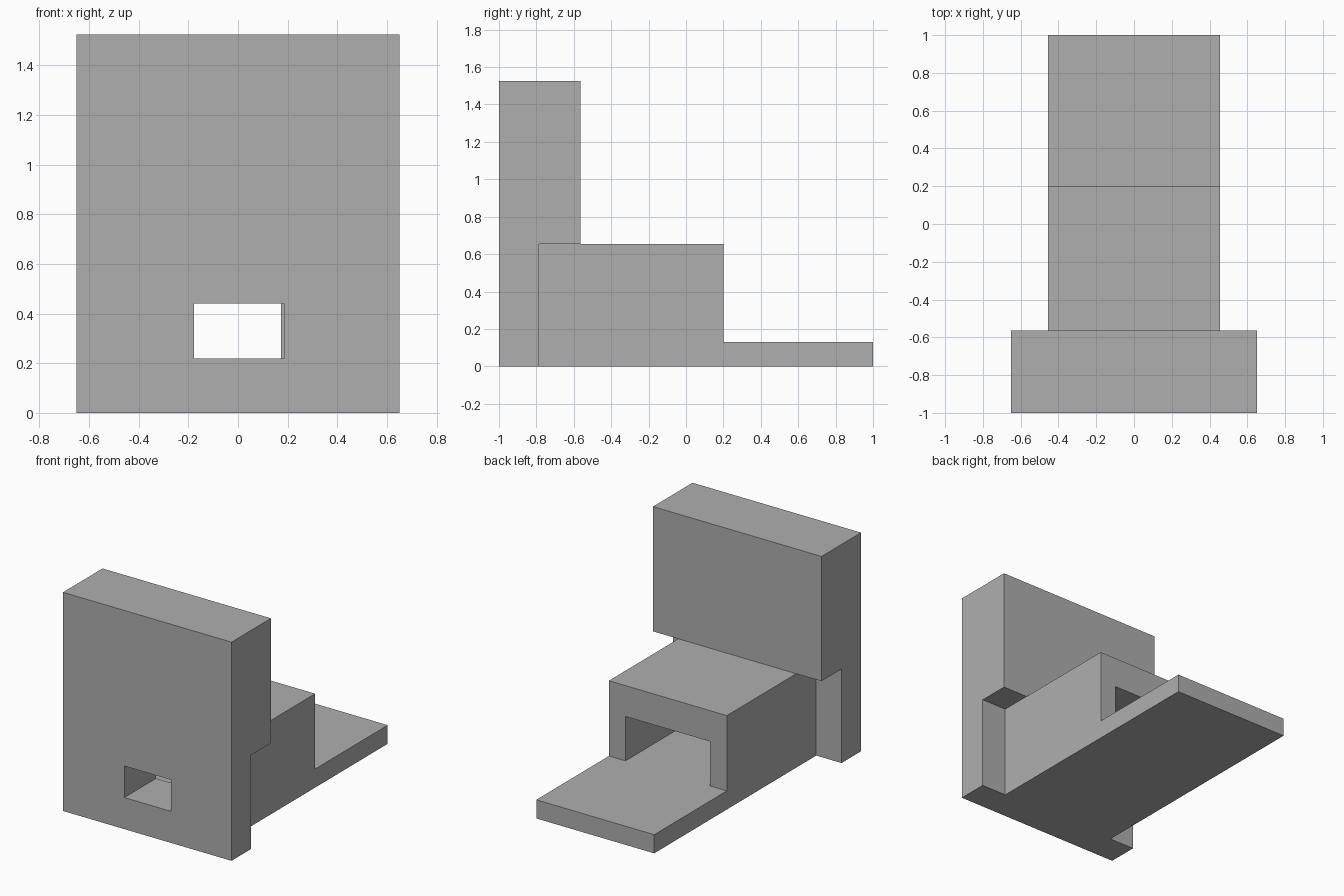
import bpy
import bmesh

default = bpy.data.objects.get("Cube")
if default:
    bpy.data.objects.remove(default, do_unlink=True)

# Single matte grey
grey = bpy.data.materials.new("plain grey")
grey.use_nodes = True
colour = (0.43, 0.43, 0.43, 1)
grey.diffuse_color = colour
grey.node_tree.nodes["Principled BSDF"].inputs["Base Color"].default_value = colour


def extrude_side_profile(name, profile, x0, x1):
    """Extrude a (y, z) outline along x."""
    bm = bmesh.new()
    face = bm.faces.new([bm.verts.new((x0, y, z)) for y, z in profile])
    grown = bmesh.ops.extrude_face_region(bm, geom=[face])["geom"]
    moved = [v for v in grown if isinstance(v, bmesh.types.BMVert)]
    bmesh.ops.translate(bm, verts=moved, vec=(x1 - x0, 0, 0))
    bmesh.ops.recalc_face_normals(bm, faces=bm.faces)
    mesh = bpy.data.meshes.new(name)
    bm.to_mesh(mesh)
    bm.free()
    mesh.materials.append(grey)
    obj = bpy.data.objects.new(name, mesh)
    bpy.context.collection.objects.link(obj)
    return obj


def cut_box(obj, x0, x1, y0, y1, z0, z1):
    """Cut a rectangular opening out of a part."""
    outline = [(y0, z0), (y1, z0), (y1, z1), (y0, z1)]
    cutter = extrude_side_profile("opening_cutter", outline, x0, x1)
    cutter.hide_render = True
    mod = obj.modifiers.new("opening", 'BOOLEAN')
    mod.operation = 'DIFFERENCE'
    mod.solver = 'EXACT'
    mod.object = cutter
    bpy.context.view_layer.objects.active = obj
    bpy.ops.object.modifier_apply(modifier=mod.name)
    bpy.data.objects.remove(cutter, do_unlink=True)


FRONT, PANEL_BACK, OVERHANG = -1.0, -0.785, -0.565
HOUSING_BACK, SHELF_BACK = 0.2, 1.0
SHELF_TOP, HOUSING_TOP, TOP = 0.13, 0.655, 1.525
WINDOW_LOW, WINDOW_HIGH = 0.22, 0.44

# Upright panel, thicker above the housing
panel = extrude_side_profile("front_panel", [
    (FRONT, 0), (PANEL_BACK, 0), (PANEL_BACK, HOUSING_TOP),
    (OVERHANG, HOUSING_TOP), (OVERHANG, TOP), (FRONT, TOP)], -0.65, 0.65)
cut_box(panel, -0.177, 0.185, -1.1, -0.7, WINDOW_LOW, WINDOW_HIGH)

# Hollow housing with its long base shelf
housing = extrude_side_profile("housing_and_shelf", [
    (PANEL_BACK, 0), (SHELF_BACK, 0), (SHELF_BACK, SHELF_TOP),
    (HOUSING_BACK, SHELF_TOP), (HOUSING_BACK, HOUSING_TOP),
    (PANEL_BACK, HOUSING_TOP)], -0.455, 0.455)
cut_box(housing, -0.327, 0.327, -0.65, 0.3, SHELF_TOP, WINDOW_HIGH)
cut_box(housing, -0.177, 0.173, -0.9, -0.5, WINDOW_LOW, WINDOW_HIGH)
